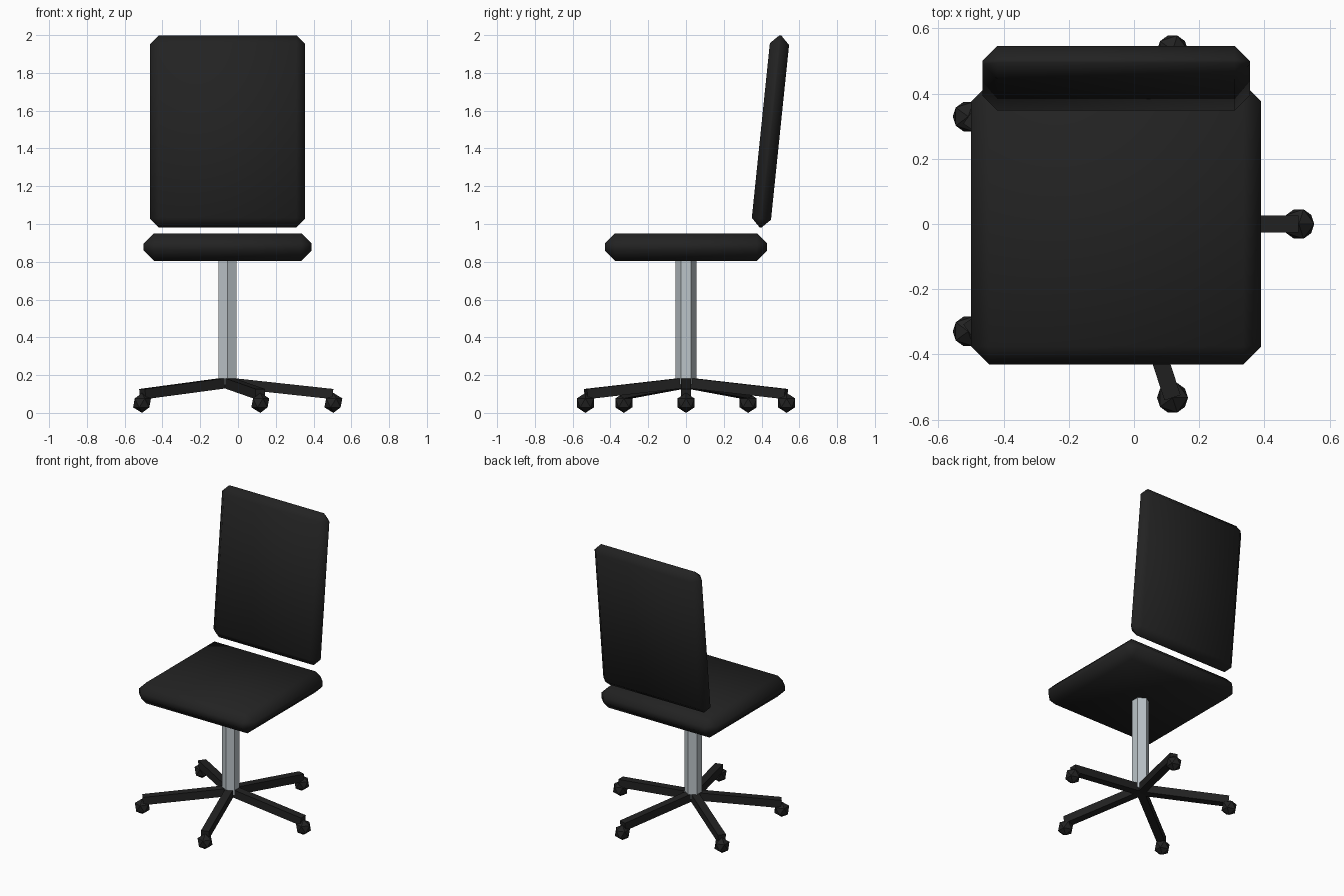
import bpy
import bmesh
from math import radians, atan2, cos, sin
from mathutils import Matrix, Vector

cube = bpy.data.objects.get("Cube")
if cube:
    bpy.data.objects.remove(cube, do_unlink=True)

AXIS_X = -0.055  # the swivel column's axis


def make_material(name, colour):
    mat = bpy.data.materials.new(name)
    mat.use_nodes = True
    mat.diffuse_color = colour
    mat.node_tree.nodes["Principled BSDF"].inputs["Base Color"].default_value = colour
    return mat


black = make_material("black upholstery", (0.016, 0.016, 0.016, 1))
steel = make_material("pale steel", (0.50, 0.55, 0.58, 1))


def add_object(name, bm, mat, matrix, smooth=False):
    mesh = bpy.data.meshes.new(name)
    bm.to_mesh(mesh)
    bm.free()
    mesh.materials.append(mat)
    for poly in mesh.polygons:
        poly.use_smooth = smooth
    obj = bpy.data.objects.new(name, mesh)
    obj.matrix_world = matrix
    bpy.context.collection.objects.link(obj)
    return obj


def box(size):
    bm = bmesh.new()
    bmesh.ops.create_cube(bm, size=1)
    bmesh.ops.scale(bm, vec=size, verts=bm.verts)
    return bm


def cushion(name, size, bevel, matrix):
    # Box with one wide chamfer, softly shaded
    bm = box(size)
    bmesh.ops.bevel(bm, geom=bm.edges[:], offset=bevel, segments=1,
                    affect='EDGES', profile=0.5)
    add_object(name, bm, black, matrix, smooth=True)


# Seat and tilted backrest
cushion("seat", (0.89, 0.86, 0.146), 0.055,
        Matrix.Translation((AXIS_X, 0, 0.878)))
cushion("backrest", (0.82, 0.102, 1.022), 0.046,
        Matrix.Translation((AXIS_X, 0.447, 1.49)) @ Matrix.Rotation(radians(-5.9), 4, 'X'))

# Six-sided column, with corners towards front and back
bottom, top = 0.15, 0.83
bm = bmesh.new()
bmesh.ops.create_cone(bm, cap_ends=True, segments=6, radius1=0.055,
                      radius2=0.055, depth=top - bottom)
corner = max(bm.verts, key=lambda v: v.co.y).co
turn = radians(90) - atan2(corner.y, corner.x)
add_object("column", bm, steel,
           Matrix.Translation((AXIS_X, 0, (top + bottom) / 2)) @ Matrix.Rotation(turn, 4, 'Z'))

# Five sloping legs, each with a faceted caster
slope = radians(6.2)
inner = Vector((0, 0, 0.160))
outer = Vector((0.557, 0, 0.100))
for i in range(5):
    spoke = Matrix.Translation((AXIS_X, 0, 0)) @ Matrix.Rotation(radians(72 * i), 4, 'Z')
    add_object(f"leg_{i + 1}", box(((outer - inner).length, 0.052, 0.054)), black,
               spoke @ Matrix.Translation((inner + outer) / 2) @ Matrix.Rotation(slope, 4, 'Y'))
    bm = bmesh.new()
    bmesh.ops.create_icosphere(bm, subdivisions=1, radius=0.053)
    add_object(f"caster_{i + 1}", bm, black,
               spoke @ Matrix.Translation((0.56, 0, 0.053)))
